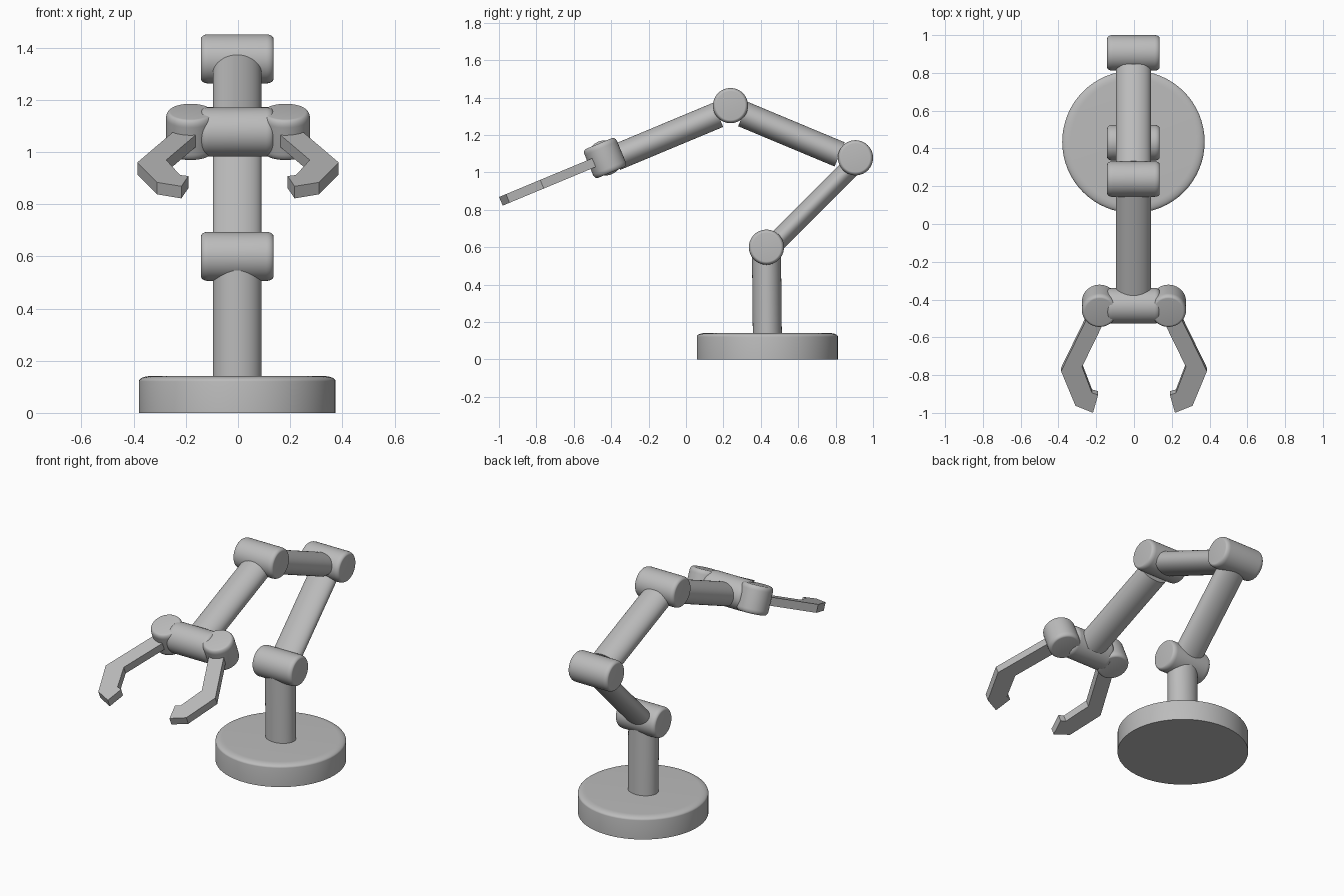
import bpy, bmesh
from math import atan2, cos, sin, pi, radians
from mathutils import Matrix, Vector

cube = bpy.data.objects.get("Cube")
if cube:
    bpy.data.objects.remove(cube, do_unlink=True)

GREY = (0.5, 0.5, 0.5, 1.0)
grey = bpy.data.materials.new("machine grey")
grey.use_nodes = True
grey.diffuse_color = GREY
grey.node_tree.nodes["Principled BSDF"].inputs["Base Color"].default_value = GREY

MID = -0.003      # sideways centre of the arm
JOINT_R = 0.094
PITCH = radians(22.6)


def add_object(name, bm, matrix, smooth=True):
    bmesh.ops.recalc_face_normals(bm, faces=bm.faces)
    mesh = bpy.data.meshes.new(name)
    bm.to_mesh(mesh)
    bm.free()
    mesh.materials.append(grey)
    mesh.transform(matrix)
    obj = bpy.data.objects.new(name, mesh)
    bpy.context.collection.objects.link(obj)
    if smooth:
        bpy.ops.object.select_all(action='DESELECT')
        obj.select_set(True)
        bpy.context.view_layer.objects.active = obj
        bpy.ops.object.shade_smooth_by_angle(angle=radians(35))
    return obj


def rounding(radius, top, inset, height, steps=8):
    """Elliptical rounded rim, from the side wall up to the flat cap."""
    angles = [i * pi / 2 / steps for i in range(steps + 1)]
    return [(radius - inset + inset * cos(t), top - height + height * sin(t)) for t in angles]


def lathe(name, profile, matrix):
    """Revolve (radius, height) points, closed on the axis at both ends."""
    points = [(0, profile[0][1])] + profile + [(0, profile[-1][1])]
    bm = bmesh.new()
    verts = [bm.verts.new((r, 0, z)) for r, z in points]
    edges = [bm.edges.new(pair) for pair in zip(verts, verts[1:])]
    bmesh.ops.spin(bm, geom=verts + edges, cent=(0, 0, 0), axis=(0, 0, 1),
                   angle=2 * pi, steps=64, use_duplicate=False)
    bmesh.ops.remove_doubles(bm, verts=bm.verts, dist=1e-5)
    return add_object(name, bm, matrix)


def rounded_drum(name, length, matrix):
    rim = rounding(JOINT_R, length / 2, 0.017, 0.028)
    lathe(name, [(r, -z) for r, z in reversed(rim)] + rim, matrix)


def oval_tube(name, start, end, depth, trim=(0, 0), drop=0):
    """Oval tube between two (y, z) points, trimmed at its ends, shifted to its underside."""
    a, b = Vector((MID, *start)), Vector((MID, *end))
    axis = (b - a).normalized()
    under = Vector((0, axis.z, -axis.y))
    if under.z > 0:
        under.negate()
    a += axis * trim[0] + under * drop
    b += -axis * trim[1] + under * drop
    turn = Matrix.Rotation(atan2(-axis.y, axis.z), 4, 'X')
    matrix = Matrix.Translation(a) @ turn @ Matrix.Diagonal((0.0935, depth, 1, 1))
    lathe(name, [(1, 0), (1, (b - a).length)], matrix)


# Joint centres (y, z)
foot, shoulder, rear, elbow, wrist = (0.435, 0.12), (0.43, 0.6), (0.906, 1.078), (0.238, 1.357), (-0.433, 1.077)

# Round base
lathe("base", [(0.377, 0)] + rounding(0.377, 0.141, 0.045, 0.02),
      Matrix.Translation((MID, foot[0], 0)))

# Post and arm segments
oval_tube("post", foot, shoulder, 0.0775)
oval_tube("lower_arm", shoulder, rear, 0.053, (0.03, 0.03), 0.018)
oval_tube("upper_arm", rear, elbow, 0.07, (0.085, 0.08), 0.016)
oval_tube("forearm", elbow, wrist, 0.07, (0.08, 0.05), 0.02)

# Sideways joint drums
sideways = Matrix.Rotation(pi / 2, 4, 'Y')
for name, (y, z) in (("shoulder_joint", shoulder), ("rear_joint", rear),
                     ("elbow_joint", elbow), ("wrist_bar", wrist)):
    rounded_drum(name, 0.278, Matrix.Translation((MID, y, z)) @ sideways)

# Claw: upright pivots and hooked fingers, in a frame tilted with the forearm
claw = Matrix.Translation((0, *wrist)) @ Matrix.Rotation(PITCH, 4, 'X')
hook = [(0.235, 0.03), (0.386, 0.365), (0.31, 0.563), (0.217, 0.603),
        (0.19, 0.50), (0.222, 0.49), (0.275, 0.34), (0.135, 0.03)]
for side, sign in (("left", 1), ("right", -1)):
    rounded_drum(side + "_finger_pivot", 0.168, claw @ Matrix.Translation((sign * 0.182, 0, 0)))
    bm = bmesh.new()
    face = bm.faces.new([bm.verts.new((sign * x, -reach, -0.025)) for x, reach in hook])
    solid = bmesh.ops.extrude_face_region(bm, geom=[face])
    bmesh.ops.translate(bm, vec=(0, 0, 0.05),
                        verts=[v for v in solid["geom"] if isinstance(v, bmesh.types.BMVert)])
    add_object(side + "_finger", bm, claw, smooth=False)
